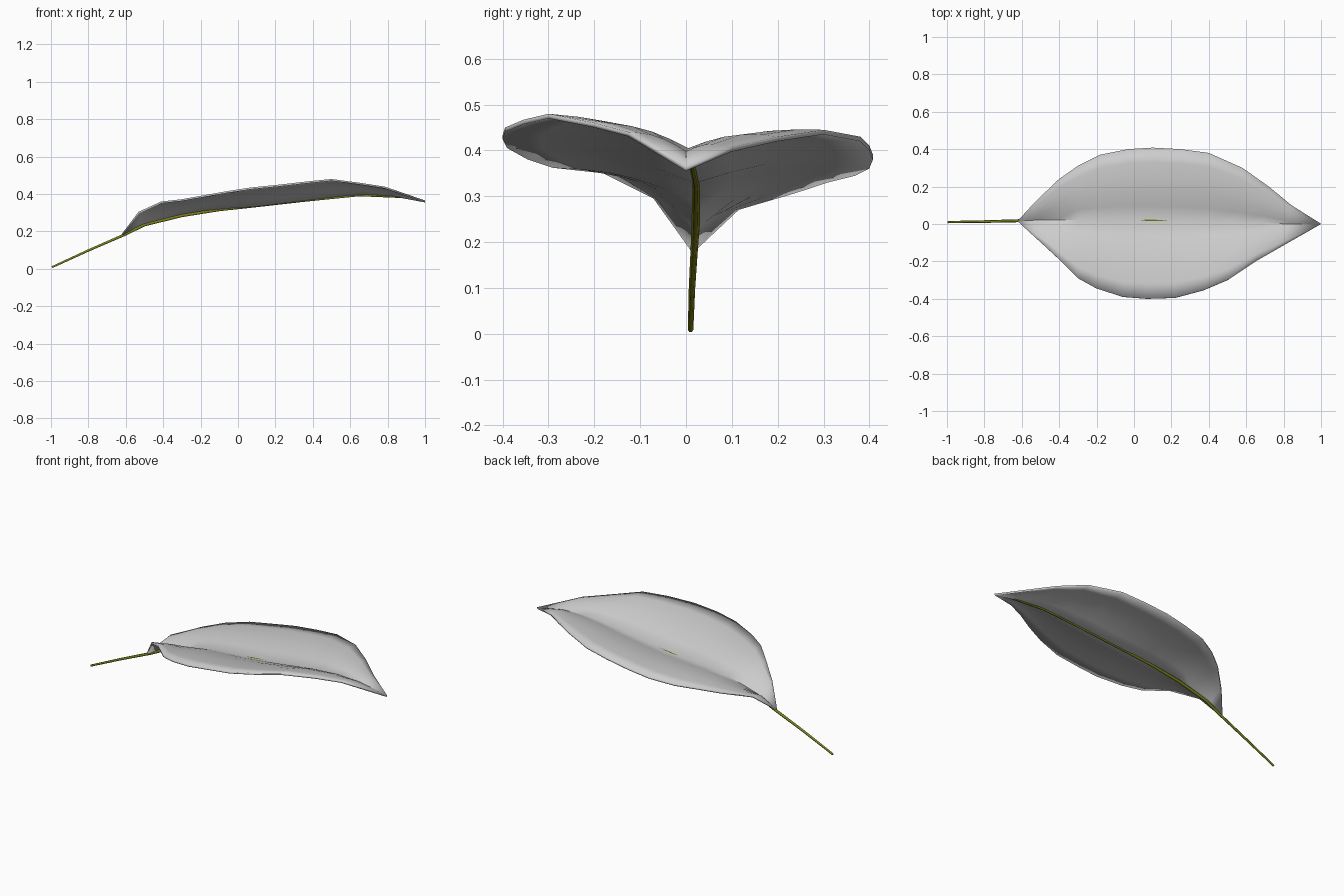
import bpy, bmesh, math
from mathutils import Vector

if "Cube" in bpy.data.objects:
    bpy.data.objects.remove(bpy.data.objects["Cube"])


def finish(name, bm, angle):
    bmesh.ops.remove_doubles(bm, verts=bm.verts, dist=0.0005)
    bmesh.ops.recalc_face_normals(bm, faces=bm.faces)
    mesh = bpy.data.meshes.new(name)
    bm.to_mesh(mesh)
    bm.free()
    obj = bpy.data.objects.new(name, mesh)
    bpy.context.collection.objects.link(obj)
    bpy.ops.object.select_all(action='DESELECT')
    obj.select_set(True)
    bpy.context.view_layer.objects.active = obj
    bpy.ops.object.shade_smooth_by_angle(angle=math.radians(angle))
    return obj


# Leaf blade: matching stations along front rim, midrib and back rim
front_rim = [(-.62, .015, .18), (-.53, -.07, .30), (-.41, -.18, .355), (-.30, -.29, .367),
             (-.20, -.345, .385), (-.06, -.39, .41), (.07, -.40, .43), (.22, -.395, .445),
             (.37, -.355, .462), (.50, -.30, .475), (.65, -.20, .455), (.78, -.125, .435), (1, 0, .36)]
midrib = [(-.62, .015, .18), (-.53, .02, .232), (-.41, .02, .268), (-.30, .02, .295),
          (-.18, .02, .315), (-.04, .02, .327), (.08, .02, .334), (.23, .016, .352),
          (.39, .012, .372), (.54, .008, .39), (.69, .005, .40), (.82, 0, .393), (1, 0, .36)]
back_rim = [(-.62, .015, .18), (-.53, .115, .275), (-.40, .24, .312), (-.30, .31, .335),
            (-.18, .37, .35), (-.03, .40, .365), (.10, .408, .385), (.25, .40, .405),
            (.40, .38, .425), (.58, .30, .44), (.72, .20, .425), (.84, .10, .402), (1, 0, .36)]

SEG = 5
bm = bmesh.new()
rows = []
for i, (f, m, b) in enumerate(zip(front_rim, midrib, back_rim)):
    f, m, b = Vector(f), Vector(m), Vector(b)
    bulge = 0.022 * math.sin(math.pi * i / (len(midrib) - 1)) ** 0.5 if 0 < i < 12 else 0
    row = []
    for k in range(-SEG, SEG + 1):
        t = abs(k) / SEG
        p = m.lerp(f if k < 0 else b, t)
        p.z += bulge * math.sin(math.pi * t)
        row.append(bm.verts.new(p))
    rows.append(row)
for r0, r1 in zip(rows, rows[1:]):
    for k in range(2 * SEG):
        bm.faces.new((r0[k], r1[k], r1[k + 1], r0[k + 1]))
bmesh.ops.dissolve_degenerate(bm, edges=bm.edges, dist=0.0005)
blade = finish("leaf_blade", bm, 45)
solid = blade.modifiers.new("thickness", 'SOLIDIFY')
solid.thickness = 0.01
solid.offset = 0

# Stem: thin six-sided tapered tube that runs along the midrib
path = [(-.994, .01, .009, .006), (-.8, .013, .098, .007), (-.6, .018, .185, .008),
        (-.5, .021, .235, .009), (-.3, .022, .284, .009), (-.1, .022, .315, .008),
        (.07, .021, .333, .008), (.35, .014, .363, .006), (.65, .005, .393, .006),
        (.89, -.002, .382, .005)]
bm = bmesh.new()
rings = []
for i, (x, y, z, r) in enumerate(path):
    a, b = path[max(i - 1, 0)], path[min(i + 1, len(path) - 1)]
    d = (Vector(b[:3]) - Vector(a[:3])).normalized()
    side = Vector((0, 0, 1)).cross(d).normalized()
    up = d.cross(side)
    rings.append([bm.verts.new(Vector((x, y, z)) + r * (side * math.cos(k * math.pi / 3)
                  + up * math.sin(k * math.pi / 3))) for k in range(6)])
for r0, r1 in zip(rings, rings[1:]):
    for k in range(6):
        bm.faces.new((r0[k], r0[(k + 1) % 6], r1[(k + 1) % 6], r1[k]))
bm.faces.new(rings[0])
bm.faces.new(rings[-1])
stem = finish("leaf_stem", bm, 70)
mat = bpy.data.materials.new("olive_green")
mat.diffuse_color = (0.2, 0.22, 0.01, 1)
mat.use_nodes = True
mat.node_tree.nodes["Principled BSDF"].inputs["Base Color"].default_value = mat.diffuse_color
stem.data.materials.append(mat)
